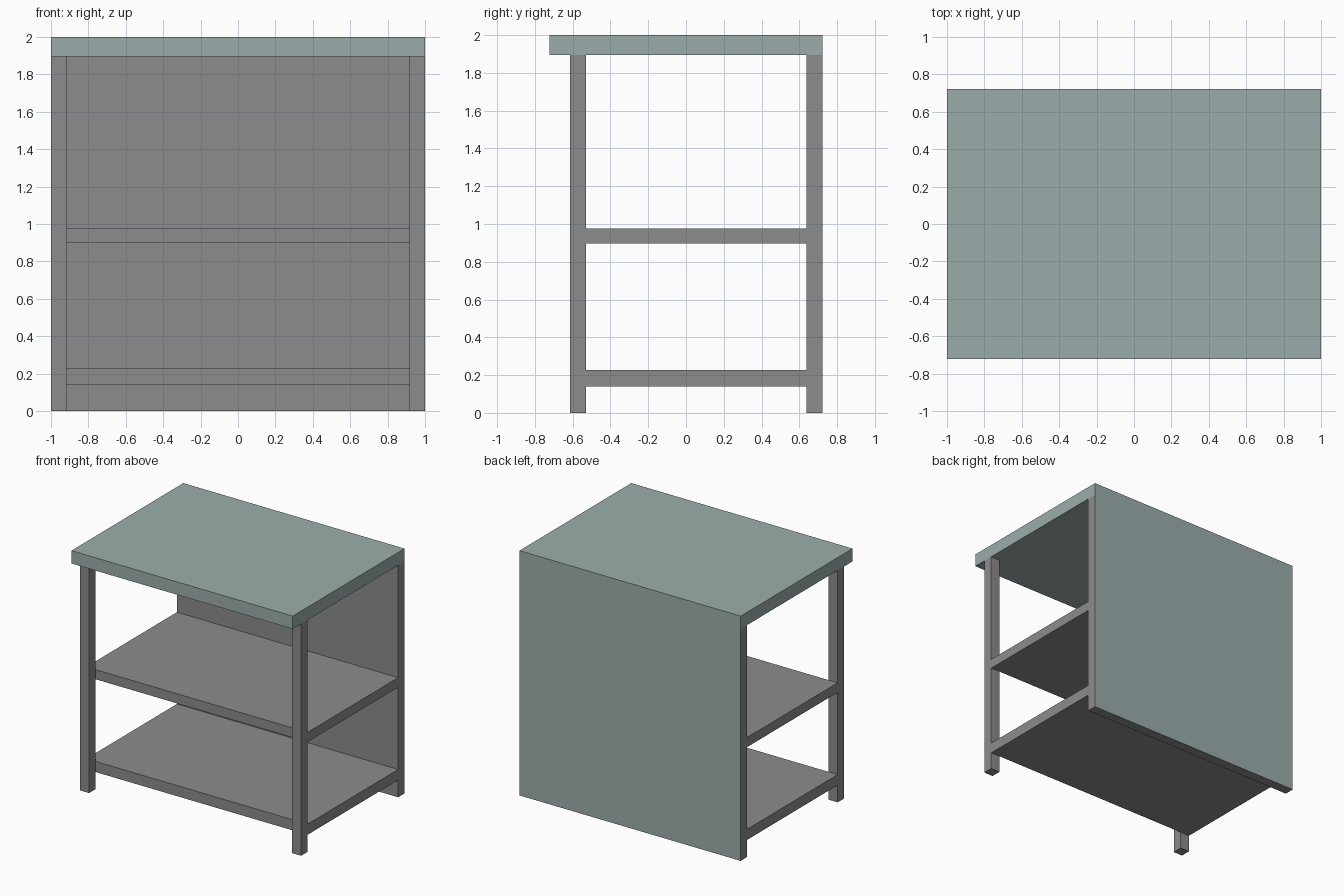
import bpy

if "Cube" in bpy.data.objects:
    bpy.data.objects.remove(bpy.data.objects["Cube"])

W, D = 1.0, 0.722          # half width and half depth
TOP_Z = 1.895              # underside of the worktop
LEG = 0.083                # leg and panel thickness
LEG_Y = -0.613             # front face of the legs

teal = bpy.data.materials.new("pale_teal")
teal.diffuse_color = (0.33, 0.42, 0.41, 1)
teal.use_nodes = True
teal.node_tree.nodes["Principled BSDF"].inputs["Base Color"].default_value = teal.diffuse_color
grey = bpy.data.materials.new("plain_grey")
grey.diffuse_color = (0.265, 0.262, 0.262, 1)
grey.use_nodes = True
grey.node_tree.nodes["Principled BSDF"].inputs["Base Color"].default_value = grey.diffuse_color


def box(name, x, y, z, mat=grey):
    """Box from (min, max) ranges on each axis."""
    bpy.ops.mesh.primitive_cube_add(size=1)
    ob = bpy.context.object
    ob.name = name
    for v in ob.data.vertices:
        v.co = [r[0] if c < 0 else r[1] for c, r in zip(v.co, (x, y, z))]
    ob.data.materials.append(mat)
    return ob


# worktop, overhanging the front legs
box("worktop", (-W, W), (-D, D), (TOP_Z, 2.0), teal)

# full-width back panel with a painted outer face
panel = box("back_panel", (-W, W), (D - LEG, D), (0, TOP_Z))
panel.data.materials.append(teal)
for face in panel.data.polygons:
    if face.normal.y > 0.9:
        face.material_index = 1

# front legs
for side, x in (("left", (-W, -W + LEG)), ("right", (W - LEG, W))):
    box(f"front_leg_{side}", x, (LEG_Y, LEG_Y + LEG), (0, TOP_Z))

# shelves between the legs and the back panel
for name, z in (("lower_shelf", (0.14, 0.227)), ("middle_shelf", (0.898, 0.977))):
    box(name, (-W, W), (LEG_Y + LEG, D - LEG), z)
